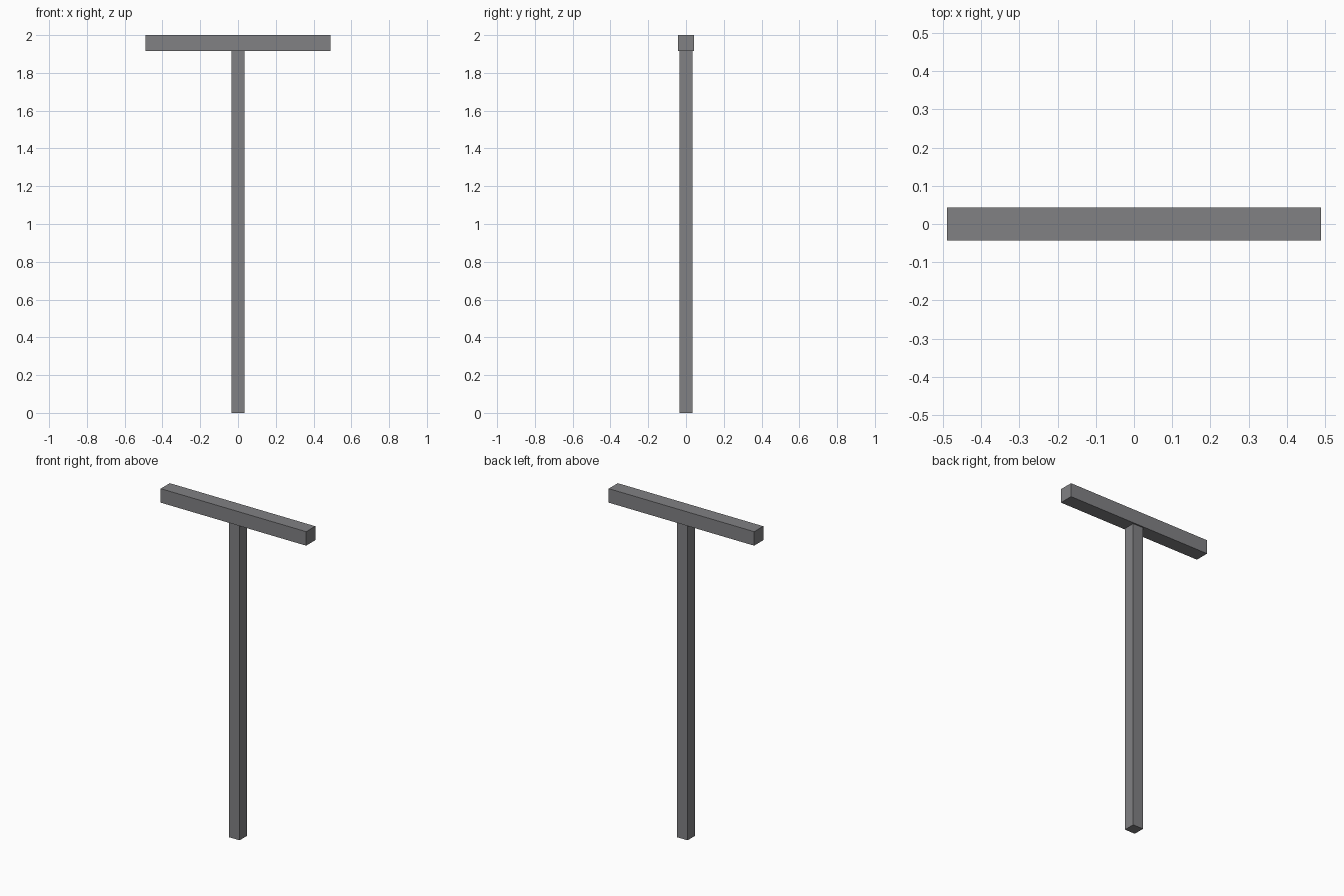
import bpy

cube = bpy.data.objects.get("Cube")
if cube:
    bpy.data.objects.remove(cube, do_unlink=True)

BAR_BOTTOM, TOP = 1.915, 2.0

# Grey metal
grey = bpy.data.materials.new("grey_metal")
grey.use_nodes = True
colour = (0.22, 0.22, 0.23, 1)
grey.diffuse_color = colour
grey.node_tree.nodes["Principled BSDF"].inputs["Base Color"].default_value = colour


def beam(name, width, depth, bottom, top):
    """Centred box between two heights."""
    bpy.ops.mesh.primitive_cube_add(size=1, location=(0, 0, (bottom + top) / 2))
    obj = bpy.context.object
    obj.name = obj.data.name = name
    obj.scale = (width, depth, top - bottom)
    bpy.ops.object.transform_apply(location=False, rotation=False, scale=True)
    obj.data.materials.append(grey)
    return obj


# Upright post and the crossbar resting on it
beam("post", 0.07, 0.07, 0, BAR_BOTTOM)
beam("crossbar", 0.978, 0.087, BAR_BOTTOM, TOP)
